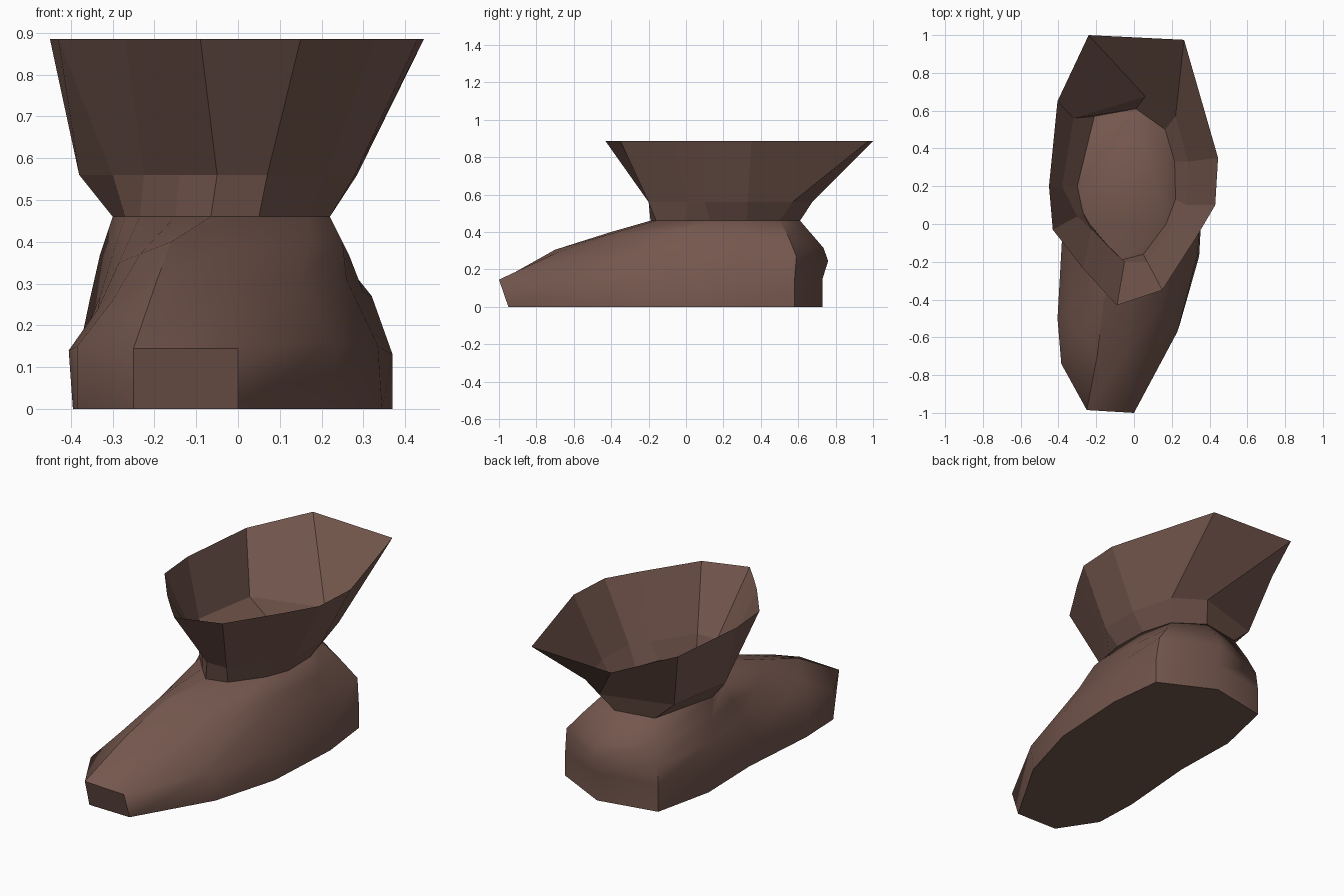
import bpy, bmesh, math

brown = bpy.data.materials.new("brown leather")
brown.diffuse_color = (0.175, 0.095, 0.075, 1)


def level(points, z):
    return [(x, y, z) for x, y in points]


def loft(name, rings, capped, creases=()):
    """Skin a stack of equal rings (clockwise seen from above), optionally capped."""
    bm = bmesh.new()
    rows = [[bm.verts.new(p) for p in ring] for ring in rings]
    n = len(rows[0])
    for lo, hi in zip(rows, rows[1:]):
        for i in range(n):
            j = (i + 1) % n
            bm.faces.new((lo[j], lo[i], hi[i], hi[j]))
        for i in creases:
            bm.edges.get((lo[i], hi[i])).smooth = False
    if capped:
        bm.faces.new(rows[0])
        bm.faces.new(rows[-1][::-1])
        bmesh.ops.recalc_face_normals(bm, faces=bm.faces)
    mesh = bpy.data.meshes.new(name)
    bm.to_mesh(mesh)
    bm.free()
    mesh.materials.append(brown)
    obj = bpy.data.objects.new(name, mesh)
    bpy.context.collection.objects.link(obj)
    return obj


# Ring outlines start at the heel and run round by the +x side to the toe
sole = [(.035, .73), (.335, .58), (.37, .28), (.345, -.17), (.24, -.54), (0, -.95),
        (-.25, -.945), (-.385, -.74), (-.395, -.49), (-.36, -.04), (-.37, .33), (-.295, .665)]
welt = [(.035, .73, .15), (.335, .58, .14), (.37, .28, .13), (.335, -.17, .15),
        (.23, -.57, .16), (0, -1, .145), (-.25, -.985, .145), (-.385, -.74, .15),
        (-.405, -.5, .14), (-.38, -.06, .15), (-.38, .33, .14), (-.295, .665, .15)]
instep = [(.04, .76, .245), (.32, .59, .27), (.30, .28, .28), (.26, -.14, .31),
          (.15, -.42, .305), (-.05, -.70, .285), (-.195, -.70, .305), (-.30, -.59, .26),
          (-.335, -.42, .24), (-.33, -.04, .27), (-.355, .30, .26), (-.285, .66, .25)]
vamp = [(.035, .735, .315), (.24, .55, .37), (.265, .31, .37), (.25, -.03, .40),
        (.17, -.22, .395), (-.02, -.42, .385), (-.16, -.40, .40), (-.235, -.36, .37),
        (-.285, -.2, .35), (-.30, .02, .37), (-.33, .25, .37), (-.25, .63, .34)]
ankle = [(.01, .61), (.165, .50), (.215, .33), (.22, .13), (.17, 0), (.05, -.16),
         (-.065, -.19), (-.15, -.1), (-.235, 0), (-.27, .06), (-.30, .2), (-.21, .57)]
collar = [(.06, .675), (.22, .57), (.285, .33), (.28, .10), (.21, .01), (.07, -.2),
          (-.05, -.2), (-.14, -.115), (-.225, -.03), (-.30, .04), (-.38, .2), (-.32, .56)]
rim = [(-.24, 1.0), (.265, .975), (.445, .35), (.43, .10), (.33, -.07), (.15, -.35),
       (-.09, -.43), (-.18, -.335), (-.27, -.235), (-.43, -.03), (-.45, .2), (-.405, .65)]

# Foot: smooth closed body with a flat sole, a flat top inside the cuff,
# and creases at the heel corner and along the instep ridge
foot = loft("boot_foot", [level(sole, 0), welt, instep, vamp, level(ankle, .46)],
            True, creases=(1, 6))
bpy.context.view_layer.objects.active = foot
foot.select_set(True)
bpy.ops.object.shade_smooth_by_angle(angle=math.radians(60))

# Cuff: open, flat-faced flare
loft("boot_cuff", [level(ankle, .46), level(collar, .56), level(rim, .885)], False)
